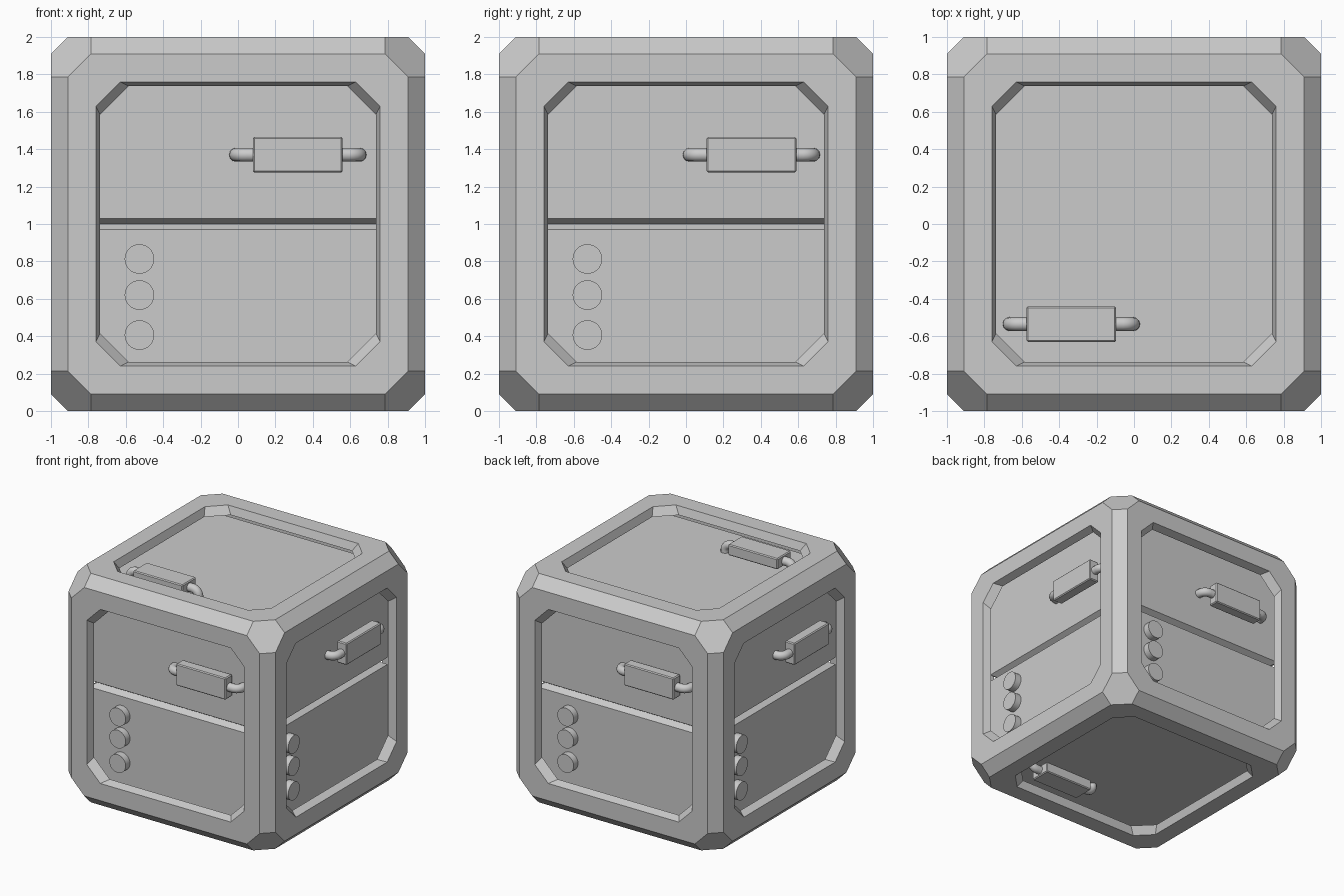
import bpy, bmesh
from math import pi, sin, cos
from itertools import permutations, product
from mathutils import Matrix, Vector

if "Cube" in bpy.data.objects:
    bpy.data.objects.remove(bpy.data.objects["Cube"])

UP = Matrix.Translation((0, 0, 1))
SIDES = {n: UP @ Matrix.Rotation(k * pi / 2, 4, 'Z') @ Matrix.Rotation(pi / 2, 4, 'X')
         for k, n in enumerate(("front", "right", "back", "left"))}
CAPS = {"top": UP, "bottom": UP @ Matrix.Rotation(pi, 4, 'Y')}
FACES = {**SIDES, **CAPS}      # local u right, v up, w outward
FLOOR = 0.85                   # recessed panel distance from the centre


def finish(bm, name, matrix=None, smooth=False):
    bmesh.ops.recalc_face_normals(bm, faces=bm.faces)
    mesh = bpy.data.meshes.new(name)
    bm.to_mesh(mesh)
    bm.free()
    ob = bpy.data.objects.new(name, mesh)
    bpy.context.collection.objects.link(ob)
    if matrix:
        ob.matrix_world = matrix
    if smooth:
        bpy.ops.object.select_all(action='DESELECT')
        ob.select_set(True)
        bpy.context.view_layer.objects.active = ob
        bpy.ops.object.shade_smooth_by_angle()
    return ob


def octagon(a, b, w):
    pts = [(a, b), (b, a), (-b, a), (-a, b), (-a, -b), (-b, -a), (b, -a), (a, -b)]
    return [Vector((x, y, w)) for x, y in pts]


def chamfered_shell(bm, w, a, b):
    """Bevelled cube skin with its six octagonal faces left open."""
    tmp = bmesh.new()
    for p in permutations((w, a, b)):
        for s in product((1, -1), repeat=3):
            tmp.verts.new([c * k for c, k in zip(p, s)])
    bmesh.ops.convex_hull(tmp, input=tmp.verts)
    bmesh.ops.dissolve_limit(tmp, angle_limit=0.03, verts=tmp.verts, edges=tmp.edges)
    for f in tmp.faces:
        if len(f.verts) != 8:
            bm.faces.new([bm.verts.new(UP @ v.co) for v in f.verts])
    tmp.free()


# Thick outer frame with six tapered octagonal openings
OUT, INN = (1.0, 0.91, 0.785), (0.933, 0.882, 0.765)
bm = bmesh.new()
chamfered_shell(bm, *OUT)
chamfered_shell(bm, *INN)
for m in FACES.values():
    rings = [octagon(0.91, 0.785, 1), octagon(0.76, 0.63, 1),
             octagon(0.737, 0.585, 0.933), octagon(0.882, 0.765, 0.933)]
    for r0, r1 in zip(rings, rings[1:]):
        for i in range(8):
            j = (i + 1) % 8
            bm.faces.new([bm.verts.new(m @ p) for p in (r0[i], r0[j], r1[j], r1[i])])
bmesh.ops.remove_doubles(bm, verts=bm.verts, dist=0.0005)
finish(bm, "outer_frame")

# Inner box with a V groove around its middle
bm = bmesh.new()
levels = [(1 - FLOOR, FLOOR), (0.97, FLOOR), (1.0, FLOOR - 0.05), (1.03, FLOOR), (1 + FLOOR, FLOOR)]
rings = [[bm.verts.new((x * h, y * h, z)) for x, y in ((1, 1), (-1, 1), (-1, -1), (1, -1))]
         for z, h in levels]
for r0, r1 in zip(rings, rings[1:]):
    for i in range(4):
        j = (i + 1) % 4
        bm.faces.new((r0[i], r0[j], r1[j], r1[i]))
bm.faces.new(rings[0])
bm.faces.new(rings[-1])
finish(bm, "inner_box")


def handle(name, m, u, v):
    m = m @ Matrix.Translation((u, v, 0))
    # grip block
    bm = bmesh.new()
    bmesh.ops.create_cube(bm, size=1, matrix=Matrix.Translation((0, 0, 0.925))
                          @ Matrix.Diagonal((0.48, 0.19, 0.095, 1)))
    bmesh.ops.bevel(bm, geom=bm.edges[:], offset=0.008, segments=1, affect='EDGES')
    finish(bm, name + "_handle_grip", m)
    # bent round bar
    r = 0.055
    half = [(-0.33, FLOOR - 0.01)] + [(-0.33 + r - r * cos(t), 0.92 - r + r * sin(t))
                                      for t in (i * pi / 12 for i in range(7))]
    path = half + [(-x, w) for x, w in reversed(half)]
    cu = bpy.data.curves.new(name + "_handle_bar", 'CURVE')
    cu.dimensions = '3D'
    cu.bevel_depth = 0.037
    cu.bevel_resolution = 4
    cu.use_fill_caps = True
    sp = cu.splines.new('POLY')
    sp.points.add(len(path) - 1)
    for p, (x, w) in zip(sp.points, path):
        p.co = (x, 0, w, 1)
    sp.use_smooth = True
    ob = bpy.data.objects.new(name + "_handle_bar", cu)
    bpy.context.collection.objects.link(ob)
    ob.matrix_world = m


# Handles on every face
for name, m in SIDES.items():
    handle(name, m, 0.32 if name in ("front", "back") else 0.35, 0.37)
for name, m in CAPS.items():
    handle(name, m, -0.335, -0.535)

# Three round buttons on each side
for name, m in SIDES.items():
    for i, v in enumerate((-0.187, -0.38, -0.594)):
        bm = bmesh.new()
        bmesh.ops.create_cone(bm, cap_ends=True, segments=32, radius1=0.079, radius2=0.079,
                              depth=0.07, matrix=Matrix.Translation((-0.527, v, FLOOR + 0.025)))
        finish(bm, f"{name}_button_{i + 1}", m, smooth=True)
